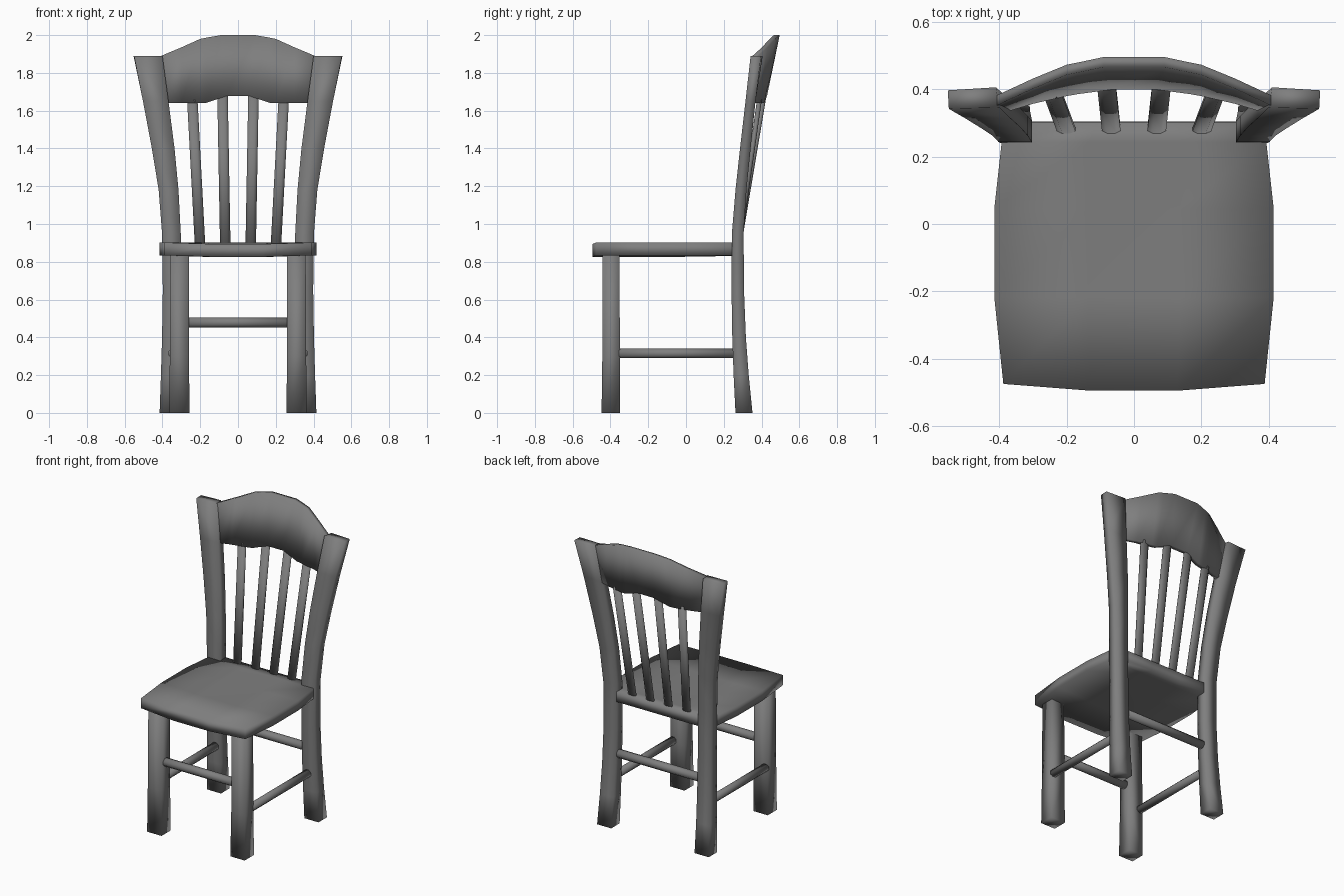
import bpy, bmesh
from math import cos, sin, pi
from mathutils import Vector

if "Cube" in bpy.data.objects:
    bpy.data.objects.remove(bpy.data.objects["Cube"])

# Dark grey finish shared by all parts
dark = bpy.data.materials.new("dark_grey")
dark.diffuse_color = (.21, .21, .21, 1)
dark.use_nodes = True
dark.node_tree.nodes["Principled BSDF"].inputs["Base Color"].default_value = dark.diffuse_color


def loft(name, rings, mirror=False):
    """Skin a list of equal-length point rings, cap both ends, shade smooth."""
    bm = bmesh.new()
    vs = [[bm.verts.new(p) for p in ring] for ring in rings]
    n = len(vs[0])
    for a, b in zip(vs, vs[1:]):
        for i in range(n):
            j = (i + 1) % n
            bm.faces.new((a[i], a[j], b[j], b[i]))
    bm.faces.new(vs[0])
    bm.faces.new(vs[-1][::-1])
    bmesh.ops.recalc_face_normals(bm, faces=bm.faces)
    for f in bm.faces:
        f.smooth = True
    me = bpy.data.meshes.new(name)
    bm.to_mesh(me)
    bm.free()
    me.materials.append(dark)
    ob = bpy.data.objects.new(name, me)
    bpy.context.collection.objects.link(ob)
    if mirror:
        ob.modifiers.new("mirror", 'MIRROR').use_axis = (True, False, False)
    return ob


def rect(z, x0, x1, y0, y1):
    return [(x0, y0, z), (x1, y0, z), (x1, y1, z), (x0, y1, z)]


def rod(name, a, b, u, v, ru, rv, mirror=False):
    """Eight-sided rod from a to b with section axes u, v."""
    u, v = Vector(u), Vector(v)
    ring = [u * ru * cos(k * pi / 4 + pi / 8) + v * rv * sin(k * pi / 4 + pi / 8)
            for k in range(8)]
    return loft(name, [[Vector(p) + q for q in ring] for p in (a, b)], mirror)


X, Y, Z = (1, 0, 0), (0, 1, 0), (0, 0, 1)

# Back posts: height, inner x, outer x, front y, back y
post = [(0.0, .31, .415, .262, .352), (0.2, .308, .408, .252, .332),
        (0.4, .305, .402, .245, .317), (0.65, .303, .398, .241, .307),
        (0.95, .303, .402, .243, .305), (1.18, .315, .42, .262, .320),
        (1.4, .336, .456, .286, .342), (1.65, .368, .503, .315, .368)]
rings = [rect(*p) for p in post]
rings.append([(.40, .346, 1.89), (.55, .342, 1.89), (.553, .397, 1.89), (.41, .406, 1.89)])
loft("back_post", rings, True)

# Front legs
loft("front_leg", [rect(0, .256, .363, -.447, -.350),
                   rect(.3, .26, .361, -.443, -.350),
                   rect(.86, .26, .358, -.441, -.352)], True)

# Seat: gently dished slab, rows of (corner y, middle y, half width, dip)
rings = []
for yc, ym, w, dip in [(-.475, -.495, .388, .008), (-.217, -.22, .415, .009),
                       (.045, .045, .415, .007), (.243, .243, .393, .003),
                       (.303, .303, .34, 0)]:
    cols = [(-w, yc, 0), (-w / 3, ym, dip), (w / 3, ym, dip), (w, yc, 0)]
    rings.append([(x, y, .902 - d) for x, y, d in cols] +
                 [(x, y, .834 - d) for x, y, d in reversed(cols)])
loft("seat", rings)

# Crest rail: bottom x, top x, bottom z, top z, bottom front y, top front y
half = [(.382, .412, 1.64, 1.888, .332, .350), (.30, .30, 1.64, 1.935, .357, .402),
        (.20, .20, 1.64, 1.98, .380, .443), (.165, .165, 1.642, 1.987, .386, .450),
        (.06, .09, 1.678, 2.0, .400, .466)]
stations = [(-h[0], -h[1], *h[2:]) for h in half] + half[::-1]
loft("crest_rail", [[(xb, yb, zb), (xt, yt, zt), (xt, yt + .03, zt), (xb, yb + .029, zb)]
                    for xb, xt, zb, zt, yb, yt in stations])

# Back spindles
for x0, x1, y1, z1 in [(.067, .082, .415, 1.69), (.2, .242, .389, 1.66)]:
    rod("back_spindle", (x0, .277, .87), (x1, y1, z1), X, Y, .030, .014, True)

# Stretchers
rod("front_stretcher", (-.28, -.397, .478), (.28, -.397, .478), Y, Z, .028, .028)
rod("back_stretcher", (-.33, .278, .478), (.33, .278, .478), Y, Z, .028, .028)
rod("side_stretcher", (.343, -.355, .315), (.343, .275, .315), X, Z, .027, .027, True)
